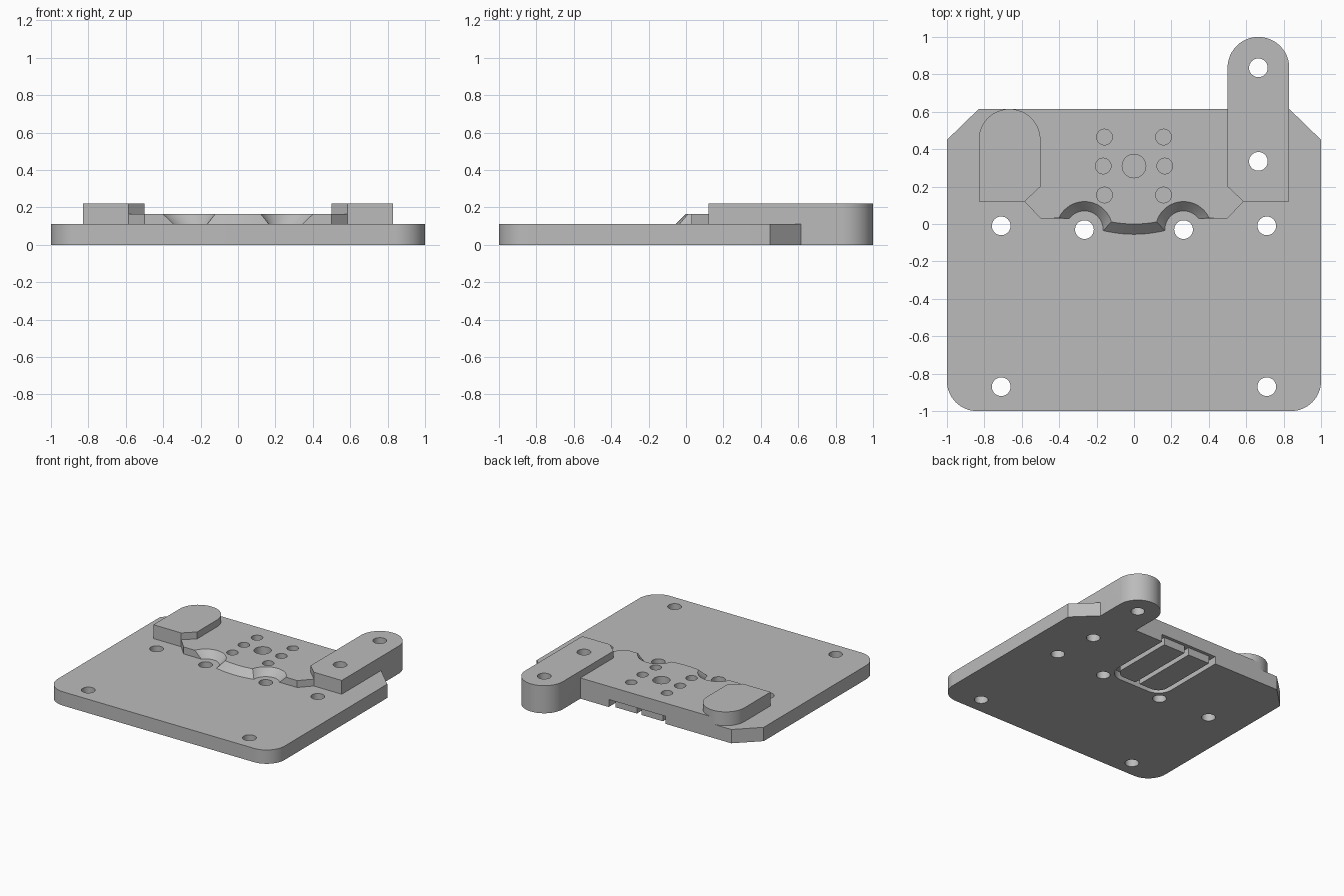
import bpy, bmesh, math

cube = bpy.data.objects.get("Cube")
if cube:
    bpy.data.objects.remove(cube, do_unlink=True)

grey = bpy.data.materials.new("plain_grey")
grey.use_nodes = True
COLOUR = (0.5, 0.5, 0.5, 1)
grey.diffuse_color = COLOUR
grey.node_tree.nodes["Principled BSDF"].inputs["Base Color"].default_value = COLOUR

PLATE, STEP, PAD = 0.11, 0.165, 0.22


def arc(cx, cy, r, a0, a1, n=16):
    angles = [math.radians(a0 + (a1 - a0) * i / n) for i in range(n + 1)]
    return [(cx + r * math.cos(a), cy + r * math.sin(a)) for a in angles]


def mirror(points):
    return [(-x, y) for x, y in reversed(points)]


def add_prism(bm, low, high, z0, z1):
    a = [bm.verts.new((x, y, z0)) for x, y in low]
    b = [bm.verts.new((x, y, z1)) for x, y in high]
    bm.faces.new(list(reversed(a)))
    bm.faces.new(b)
    for i in range(len(a)):
        j = (i + 1) % len(a)
        bm.faces.new((a[i], a[j], b[j], b[i]))


def make(name, prisms):
    """Build one object from (low outline, high outline, z0, z1) prisms."""
    bm = bmesh.new()
    for prism in prisms:
        add_prism(bm, *prism)
    bmesh.ops.recalc_face_normals(bm, faces=bm.faces)
    mesh = bpy.data.meshes.new(name)
    bm.to_mesh(mesh)
    bm.free()
    mesh.materials.append(grey)
    ob = bpy.data.objects.new(name, mesh)
    bpy.context.collection.objects.link(ob)
    return ob


def activate(ob):
    bpy.ops.object.select_all(action='DESELECT')
    ob.select_set(True)
    bpy.context.view_layer.objects.active = ob


def cut(ob, cutter):
    mod = ob.modifiers.new("cut", 'BOOLEAN')
    mod.operation, mod.solver, mod.object = 'DIFFERENCE', 'EXACT', cutter
    activate(ob)
    bpy.ops.object.modifier_apply(modifier=mod.name)


def drill(x, y, r, z0, z1):
    ring = arc(x, y, r, 0, 360, 32)[:-1]
    return (ring, ring, z0, z1)


# Base plate with rounded front corners, clipped back corners and a tongue
plate = (arc(-0.84, -0.84, 0.16, 180, 270) + arc(0.84, -0.84, 0.16, 270, 360)
         + [(1, 0.45), (0.83, 0.615)] + arc(0.665, 0.835, 0.165, 0, 180, 24)
         + [(0.5, 0.615), (-0.83, 0.615), (-1, 0.45)])
base_plate = make("base_plate", [(plate, plate, 0, PLATE)])


# Raised step with two conical scallops and a sloped, bowed nose
def step_outline(r, a0, a1, nose, bow, half):
    left = [(-0.585, 0.12), (-0.5, 0.03)] + arc(-0.265, -0.03, r, a0, a1, 20)
    xs = [half * (i / 6 - 1) for i in range(1, 12)]
    middle = [(x, nose + bow * (x / half) ** 2) for x in xs]
    return ([(-0.667, 0.615), (-0.667, 0.2)] + left + middle + mirror(left)
            + [(0.6, 0.2), (0.6, 0.615)])


raised_step = make("raised_step", [(
    step_outline(0.1, 143, -3, -0.055, 0.02, 0.165),
    step_outline(0.15, 156, 16, 0, 0.011, 0.121), PLATE, STEP)])

# Pads on both sides of the step
pad = [(-0.83, 0.12), (-0.585, 0.12), (-0.5, 0.2)] + arc(-0.665, 0.45, 0.165, 0, 180, 24)
right_pad = make("right_pad", [(pad, pad, PLATE, PAD)])
arm = [(0.5, 0.2), (0.585, 0.12), (0.83, 0.12)] + arc(0.665, 0.835, 0.165, 0, 180, 24)
left_arm = make("left_arm", [(arm, arm, PLATE, PAD)])

# Through holes in the plate and the arm
holes = [drill(s * x, y, 0.05, -0.1, 0.4) for s in (-1, 1)
         for x, y in ((0.71, -0.01), (0.71, -0.87), (0.265, -0.03))]
holes += [drill(0.665, y, 0.05, -0.1, 0.4) for y in (0.335, 0.835)]
through = make("through_hole_cutter", holes)

# Blind holes around the centre of the step
blind = [drill(0, 0.31, 0.063, 0.08, 0.4)]
blind += [drill(s * x, y, 0.042, 0.08, 0.4) for s in (-1, 1)
          for x, y in ((0.165, 0.31), (0.158, 0.465), (0.158, 0.155))]
blind_cutter = make("blind_hole_cutter", blind)

# Underside pocket, open at the back
pocket = arc(-0.13, 0.12, 0.12, 180, 270, 10) + arc(0.13, 0.12, 0.12, 270, 360, 10)
pocket += [(0.25, 0.7), (-0.25, 0.7)]
pocket_cutter = make("pocket_cutter", [(pocket, pocket, -0.1, 0.06)])

for part in (base_plate, left_arm):
    cut(part, through)
for part in (base_plate, raised_step):
    cut(part, blind_cutter)
cut(base_plate, pocket_cutter)
for cutter in (through, blind_cutter, pocket_cutter):
    bpy.data.objects.remove(cutter, do_unlink=True)

# Two islands inside the pocket
island = arc(0.13, 0.12, 0.08, 270, 360, 8) + [(0.21, 0.59), (0.02, 0.59), (0.02, 0.04)]
islands = [(p, p, 0, 0.065) for p in (island, mirror(island))]
pocket_islands = make("pocket_islands", islands)

for part in (base_plate, raised_step, right_pad, left_arm, pocket_islands):
    activate(part)
    bpy.ops.object.shade_smooth_by_angle(angle=math.radians(30))
